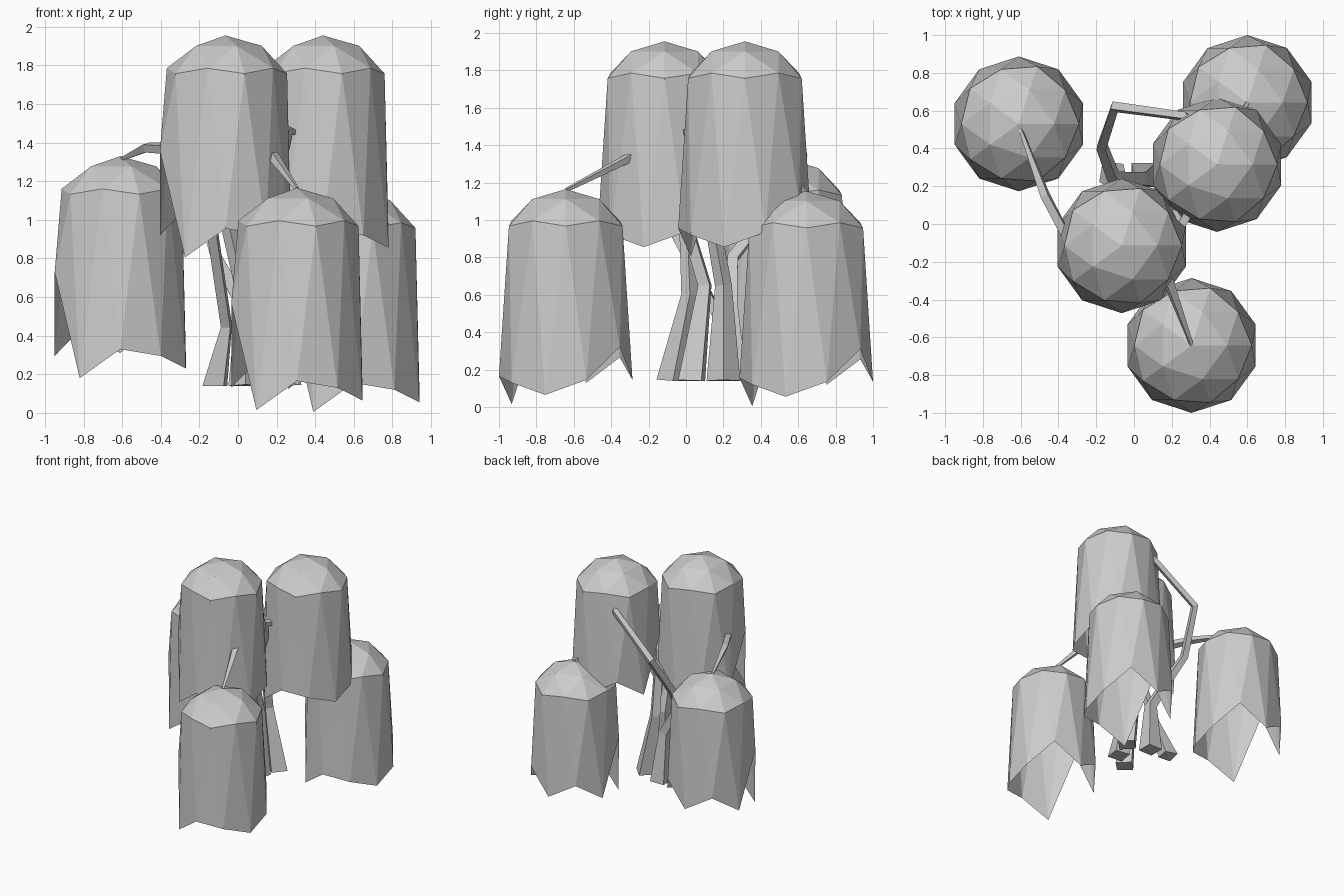
import bpy, bmesh, math

if "Cube" in bpy.data.objects:
    bpy.data.objects.remove(bpy.data.objects["Cube"])

R = 0.357

mat = bpy.data.materials.new("plain grey")
mat.diffuse_color = (0.6, 0.6, 0.6, 1)
mat.use_nodes = True
mat.node_tree.nodes["Principled BSDF"].inputs["Base Color"].default_value = mat.diffuse_color

# How far each of the ten hem points hangs below the apex (18, 54, 90 ... degrees)
HEM = [1.02, 0.845, 1.02, 0.90, 1.035, 0.60, 1.15, 1.0, 1.035, 1.10]


def canopy(name, x, y, apex):
    """Low-poly half sphere whose equator is pulled down into a ragged hem."""
    bm = bmesh.new()
    bmesh.ops.create_icosphere(bm, subdivisions=2, radius=R)
    low = [v for v in bm.verts if v.co.z < -0.02]
    bmesh.ops.delete(bm, geom=low, context='VERTS')
    for v in bm.verts:
        if abs(v.co.z) < 0.02:
            ang = math.degrees(math.atan2(v.co.y, v.co.x)) % 360
            v.co.z = R - HEM[round((ang - 18) / 36) % 10]
    me = bpy.data.meshes.new(name)
    bm.to_mesh(me)
    bm.free()
    me.materials.append(mat)
    ob = bpy.data.objects.new(name, me)
    ob.location = (x, y, apex - R)
    bpy.context.collection.objects.link(ob)


def strand(name, pts):
    """Tapered angular branch; each point is x, y, z, radius."""
    cu = bpy.data.curves.new(name, 'CURVE')
    cu.dimensions = '3D'
    cu.bevel_depth = 1.0
    cu.bevel_resolution = 0
    cu.use_fill_caps = True
    sp = cu.splines.new('POLY')
    sp.points.add(len(pts) - 1)
    sp.use_smooth = False
    for p, (x, y, z, r) in zip(sp.points, pts):
        p.co = (x, y, z, 1)
        p.radius = r
    ob = bpy.data.objects.new(name, cu)
    bpy.context.collection.objects.link(ob)
    # turn the curve into a flat-shaded mesh
    me = bpy.data.meshes.new_from_object(ob.evaluated_get(bpy.context.evaluated_depsgraph_get()))
    bpy.data.objects.remove(ob)
    me.materials.clear()
    me.materials.append(mat)
    for v in me.vertices:
        v.co.z = max(v.co.z, 0.14)      # level foot
    for f in me.polygons:
        f.use_smooth = False
    bpy.context.collection.objects.link(bpy.data.objects.new(name, me))


# Hanging leaf canopies
canopy("left_canopy", -0.61, 0.53, 1.33)
canopy("high_front_canopy", -0.065, -0.115, 1.955)
canopy("high_back_canopy", 0.44, 0.315, 1.955)
canopy("right_canopy", 0.60, 0.643, 1.155)
canopy("front_canopy", 0.305, -0.643, 1.165)

# Trunk strands, each becoming the branch of one canopy
strand("high_front_branch", [
    (-0.12, 0.27, 0.13, 0.08), (-0.06, 0.19, 0.45, 0.035),
    (-0.13, -0.05, 0.92, 0.035), (-0.07, -0.12, 1.6, 0.025)])
strand("high_back_branch", [
    (0.05, 0.26, 0.13, 0.09), (0.03, 0.24, 0.55, 0.05), (-0.11, 0.25, 0.8, 0.04),
    (-0.17, 0.41, 1.0, 0.035), (-0.10, 0.62, 1.34, 0.032),
    (0.27, 0.57, 1.64, 0.028), (0.43, 0.35, 1.85, 0.02)])
strand("left_branch", [
    (0.04, -0.07, 0.13, 0.09), (0.04, 0.02, 0.6, 0.045), (-0.08, 0.0, 1.1, 0.04),
    (-0.36, -0.06, 1.37, 0.035), (-0.47, 0.15, 1.375, 0.03), (-0.60, 0.50, 1.315, 0.012)])
strand("front_branch", [
    (0.18, 0.03, 0.13, 0.09), (0.13, 0.10, 0.65, 0.045), (0.15, -0.05, 1.15, 0.04),
    (0.18, -0.30, 1.335, 0.032), (0.305, -0.64, 1.16, 0.012)])
strand("right_branch", [
    (0.24, 0.20, 0.13, 0.09), (0.15, 0.20, 0.65, 0.045), (0.17, 0.12, 1.1, 0.04),
    (0.26, 0.01, 1.47, 0.032), (0.48, 0.40, 1.33, 0.028), (0.60, 0.643, 1.15, 0.012)])
